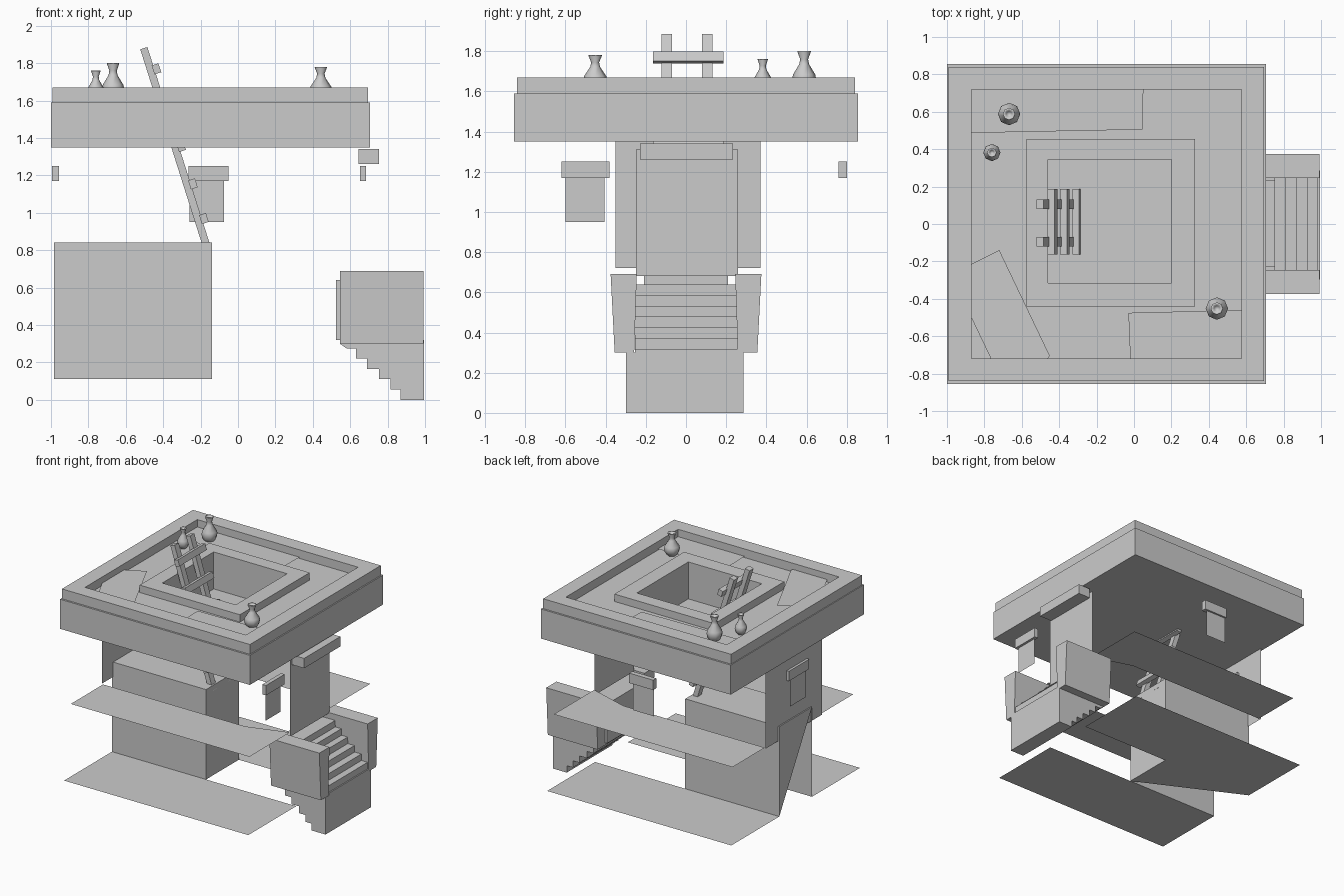
import bpy, bmesh, math
from mathutils import Vector

if "Cube" in bpy.data.objects:
    bpy.data.objects.remove(bpy.data.objects["Cube"])


def mesh(name, verts, faces, recalc=True):
    me = bpy.data.meshes.new(name)
    me.from_pydata(verts, [], faces)
    if recalc:
        bm = bmesh.new()
        bm.from_mesh(me)
        bmesh.ops.recalc_face_normals(bm, faces=bm.faces)
        bm.to_mesh(me)
        bm.free()
    ob = bpy.data.objects.new(name, me)
    bpy.context.collection.objects.link(ob)
    return ob


def box(name, x0, x1, y0, y1, z0, z1):
    v = [(x, y, z) for z in (z0, z1) for x, y in ((x0, y0), (x1, y0), (x1, y1), (x0, y1))]
    f = [(3, 2, 1, 0), (4, 5, 6, 7)] + [(i, (i + 1) % 4, (i + 1) % 4 + 4, i + 4) for i in range(4)]
    return mesh(name, v, f)


def sheet(name, pts, z):
    return mesh(name, [(x, y, z) for x, y in pts], [tuple(range(len(pts)))], False)


def wall_x(name, x, y0, y1, z0, z1):
    return mesh(name, [(x, y0, z0), (x, y1, z0), (x, y1, z1), (x, y0, z1)], [(0, 1, 2, 3)], False)


def wall_y(name, y, x0, x1, z0, z1):
    return mesh(name, [(x0, y, z0), (x1, y, z0), (x1, y, z1), (x0, y, z1)], [(0, 1, 2, 3)], False)


def prism_y(name, pts, y0, y1):
    n = len(pts)
    v = [(x, y, z) for y in (y0, y1) for x, z in pts]
    f = [tuple(range(n)), tuple(range(2 * n - 1, n - 1, -1))]
    f += [(i, (i + 1) % n, (i + 1) % n + n, i + n) for i in range(n)]
    return mesh(name, v, f)


# Roof: nested rectangular rings from underside up, over the parapet, to the pit floor
rings = [
    (-1, .705, -.855, .855, 1.35), (-1, .705, -.855, .855, 1.59),
    (-.993, .695, -.84, .84, 1.59), (-.993, .695, -.84, .84, 1.67),
    (-.87, .575, -.72, .72, 1.67), (-.87, .575, -.72, .72, 1.60),
    (-.575, .325, -.44, .455, 1.60), (-.575, .325, -.44, .455, 1.66),
    (-.46, .2, -.315, .345, 1.66), (-.46, .2, -.315, .345, 1.36)]
v, f = [], [(3, 2, 1, 0)]
for i, (x0, x1, y0, y1, z) in enumerate(rings):
    v += [(x0, y0, z), (x1, y0, z), (x1, y1, z), (x0, y1, z)]
    if i:
        b = 4 * i
        f += [(b - 4 + k, b - 4 + (k + 1) % 4, b + (k + 1) % 4, b + k) for k in range(4)]
n = len(v)
f.append((n - 4, n - 3, n - 2, n - 1))
mesh("roof", v, f)

# Plaster patches and cloth lying on the roof
sheet("roof_patch_back", [(-.87, .487), (.045, .505), (.05, .72), (-.87, .72)], 1.61)
sheet("roof_patch_front", [(-.02, -.72), (.575, -.72), (.575, -.46), (-.03, -.475)], 1.61)
sheet("roof_cloth", [(-.87, -.5), (-.765, -.72), (-.46, -.72), (-.45, -.705),
                     (-.72, -.14), (-.87, -.215)], 1.62)

# Floor strips on two levels, front and back
for s, side in ((-1, "front"), (1, "back")):
    def strip(name, pts, z):
        sheet(name, [(x, s * y) for x, y in (pts if s > 0 else pts[::-1])], z)
    strip("lower_floor_" + side, [(-.985, .21), (.67, .21), (.67, .825), (-.985, .825)], .11)
    strip("upper_floor_" + side, [(-.96, .36), (.31, .36), (.645, .256), (.645, .775), (-.96, .775)], .72)

# Inner block: one corner of the base and the outer side is open
x0, x1, y0, y1, z0, z1 = -.985, -.14, -.21, .21, .11, .84
v = [(x, y, z) for z in (z0, z1) for x, y in ((x0, y0), (x1, y0), (x1, y1), (x0, y1))]
mesh("inner_block", v, [(4, 5, 6, 7), (0, 1, 5, 4), (1, 2, 6, 5), (2, 3, 7, 6),
                        (3, 2, 1), (3, 4, 7)], False)

# Upper side wall and door
wall_x("upper_left_wall", -.975, -.35, .37, .72, 1.35)
wall_x("door_panel", .64, -.25, .26, .68, 1.31)
box("door_lintel", .645, .755, -.23, .235, 1.26, 1.34)

# Windows with lintels on three sides
box("right_window_lintel", .652, .685, -.62, -.38, 1.17, 1.25)
wall_x("right_window_pane", .665, -.6, -.405, .95, 1.17)
box("left_window_lintel", -.995, -.958, -.16, .10, 1.17, 1.25)
wall_x("left_window_pane", -.985, -.13, .07, .95, 1.17)
box("back_window_lintel", -.265, -.05, .76, .80, 1.17, 1.25)
wall_y("back_window_pane", .785, -.26, -.075, .95, 1.17)

# Stairs: stepped on top and underneath
top = [(.525, .32), (.525, .64)]
z = .64
for x in (.70, .755, .81, .87, .93, .985):
    top += [(x, z), (x, z - .0535)]
    z -= .0535
top += [(.995, .319), (.995, 0), (.87, 0)]
under = []
z = 0
for x, nx in ((.87, .815), (.815, .755), (.755, .69), (.69, .63), (.63, .58)):
    z += .055
    under += [(x, z), (nx, z)]
prism_y("stairs", top + under + [(.58, .30), (.545, .30), (.545, .32)], -.255, .262)
box("stair_base_front", .87, .995, -.298, -.255, 0, .30)
box("stair_base_back", .87, .995, .262, .287, 0, .30)
for y_a, s in ((-.298, 1), (.287, -1)):
    prism_y("stair_cheek", [(.545, .30), (.995, .30), (.995, .01), (.87, .01)] + under[:-1] + [(.58, .275)],
            y_a + s * .001, y_a + s * .03)

# Stair side walls, leaning outward
for s, name in ((-1, "stair_wall_front"), (1, "stair_wall_back")):
    prof = [(.258, .30), (.355, .30), (.375, .69), (.245, .69)]
    v = [(x, s * y, z) for x in (.545, .993) for y, z in prof]
    mesh(name, v, [(0, 1, 2, 3), (7, 6, 5, 4)] + [(i, (i + 1) % 4, (i + 1) % 4 + 4, i + 4) for i in range(4)])

# Leaning ladder
tilt = -math.atan(.317)
foot = Vector((-.158, 0, .79))
axis = Vector((math.sin(tilt), 0, math.cos(tilt)))


def ladder_part(name, x0, x1, y0, y1, z0, z1):
    ob = box(name, x0, x1, y0, y1, z0, z1)
    ob.location = foot
    ob.rotation_euler = (0, tilt, 0)


length = (1.88 - foot.z) / axis.z
for y in (-.095, .105):
    ladder_part("ladder_rail", -.02, .02, y - .026, y + .026, 0, length)
for z in (.96, 1.145, 1.345, 1.55, 1.76):
    d = (z - foot.z) / axis.z
    ladder_part("ladder_rung", .012, .05, -.163, .187, d - .025, d + .025)

# Clay jars: eight-sided lathes
profile = [(0, 0), (.55, 0), (.9, .15), (1, .30), (.92, .42), (.4, .68), (.33, .80), (.55, .98), (.55, 1), (.4, 1), (.25, .9), (0, .85)]
for i, (x, y, r, h) in enumerate(((-.668, .588, .06, .20), (-.76, .382, .046, .16), (.443, -.452, .06, .18))):
    bm = bmesh.new()
    vs = [bm.verts.new((a * r, 0, b * h)) for a, b in profile]
    es = [bm.edges.new(p) for p in zip(vs, vs[1:])]
    bmesh.ops.spin(bm, geom=vs + es, axis=(0, 0, 1), cent=(0, 0, 0), angle=2 * math.pi, steps=8)
    bmesh.ops.remove_doubles(bm, verts=bm.verts, dist=.0005)
    bmesh.ops.recalc_face_normals(bm, faces=bm.faces)
    me = bpy.data.meshes.new("jar")
    bm.to_mesh(me)
    bm.free()
    jar = bpy.data.objects.new("jar_%d" % (i + 1), me)
    jar.location = (x, y, 1.60)
    bpy.context.collection.objects.link(jar)
    for p in me.polygons:
        p.use_smooth = True
